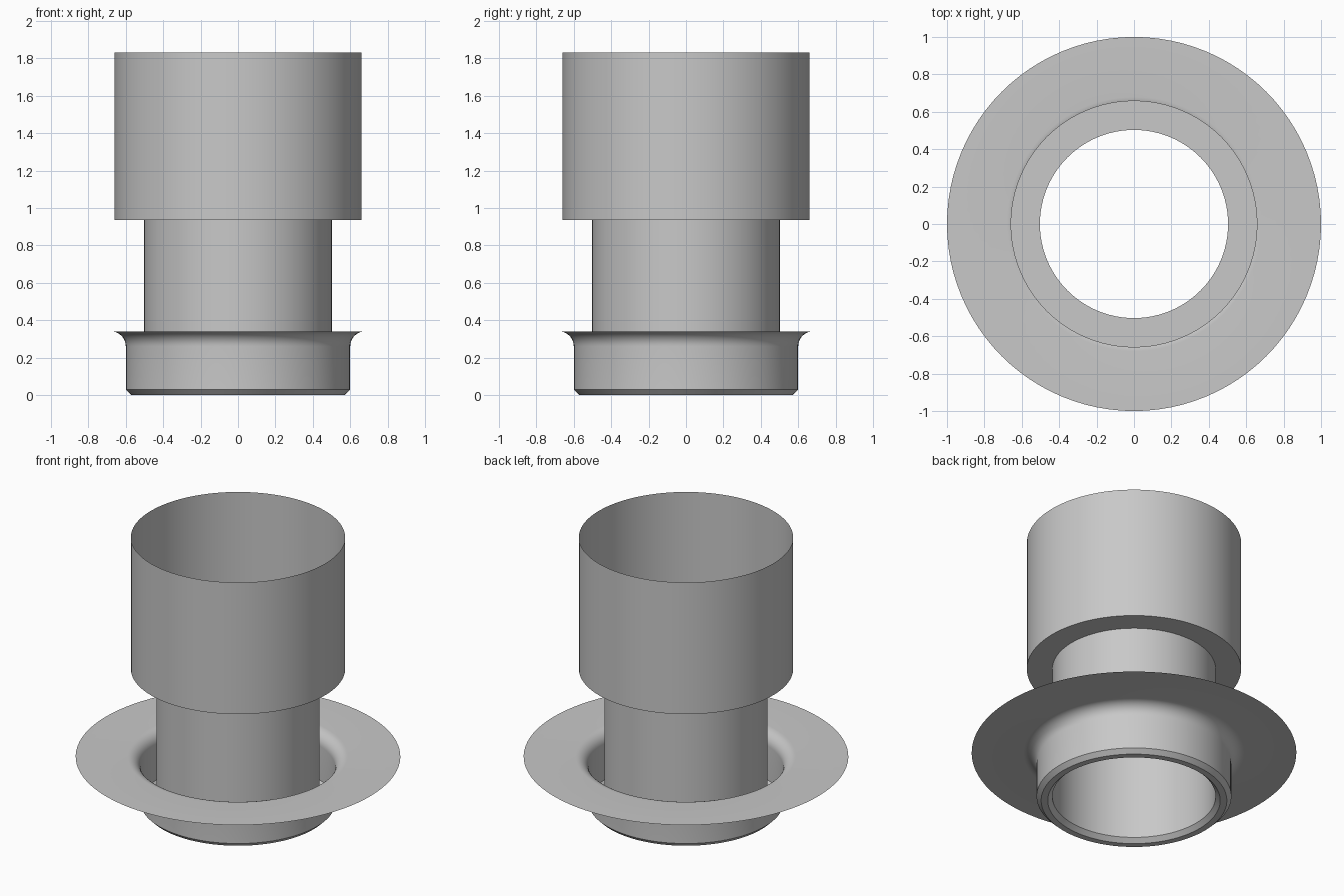
import bpy, bmesh, math

cube = bpy.data.objects.get("Cube")
if cube:
    bpy.data.objects.remove(cube, do_unlink=True)

SEGMENTS = 96

grey = bpy.data.materials.new("plain_grey")
grey.use_nodes = True
colour = (0.58, 0.58, 0.58, 1.0)
grey.diffuse_color = colour
grey.node_tree.nodes["Principled BSDF"].inputs["Base Color"].default_value = colour


def lathe(name, profile):
    """Spin an open (radius, height) profile around z into a thin sheet."""
    mesh = bpy.data.meshes.new(name)
    bm = bmesh.new()
    rings = []
    for r, z in profile:
        angles = [math.tau * i / SEGMENTS for i in range(SEGMENTS)]
        rings.append([bm.verts.new((r * math.cos(a), r * math.sin(a), z)) for a in angles])
    for low, high in zip(rings, rings[1:]):
        for i in range(SEGMENTS):
            j = (i + 1) % SEGMENTS
            bm.faces.new((low[i], low[j], high[j], high[i]))
    bm.to_mesh(mesh)
    bm.free()
    mesh.materials.append(grey)
    obj = bpy.data.objects.new(name, mesh)
    bpy.context.collection.objects.link(obj)
    bpy.ops.object.select_all(action="DESELECT")
    obj.select_set(True)
    bpy.context.view_layer.objects.active = obj
    bpy.ops.object.shade_smooth_by_angle(angle=math.radians(30))
    return obj


# Key radii and heights
BORE, COLLAR, SLEEVE, RIM = 0.503, 0.60, 0.66, 1.0
BEVEL, FILLET = 0.028, 0.08
FLANGE_Z, SHOULDER_Z, TOP_Z = 0.34, 0.935, 1.83

# Narrow pipe stepping out to the wide open sleeve
lathe("pipe_and_sleeve", [(BORE, BEVEL), (BORE, SHOULDER_Z),
                          (SLEEVE, SHOULDER_Z), (SLEEVE, TOP_Z)])

# Bevelled collar curving out into the flat flange
fillet = []
for i in range(11):
    a = math.pi / 2 * i / 10
    fillet.append((COLLAR + FILLET * (1 - math.cos(a)),
                   FLANGE_Z - FILLET * (1 - math.sin(a))))
lathe("collar_and_flange", [(BORE, BEVEL), (BORE + BEVEL, 0), (COLLAR - BEVEL, 0),
                            (COLLAR, BEVEL)] + fillet + [(RIM, FLANGE_Z)])
